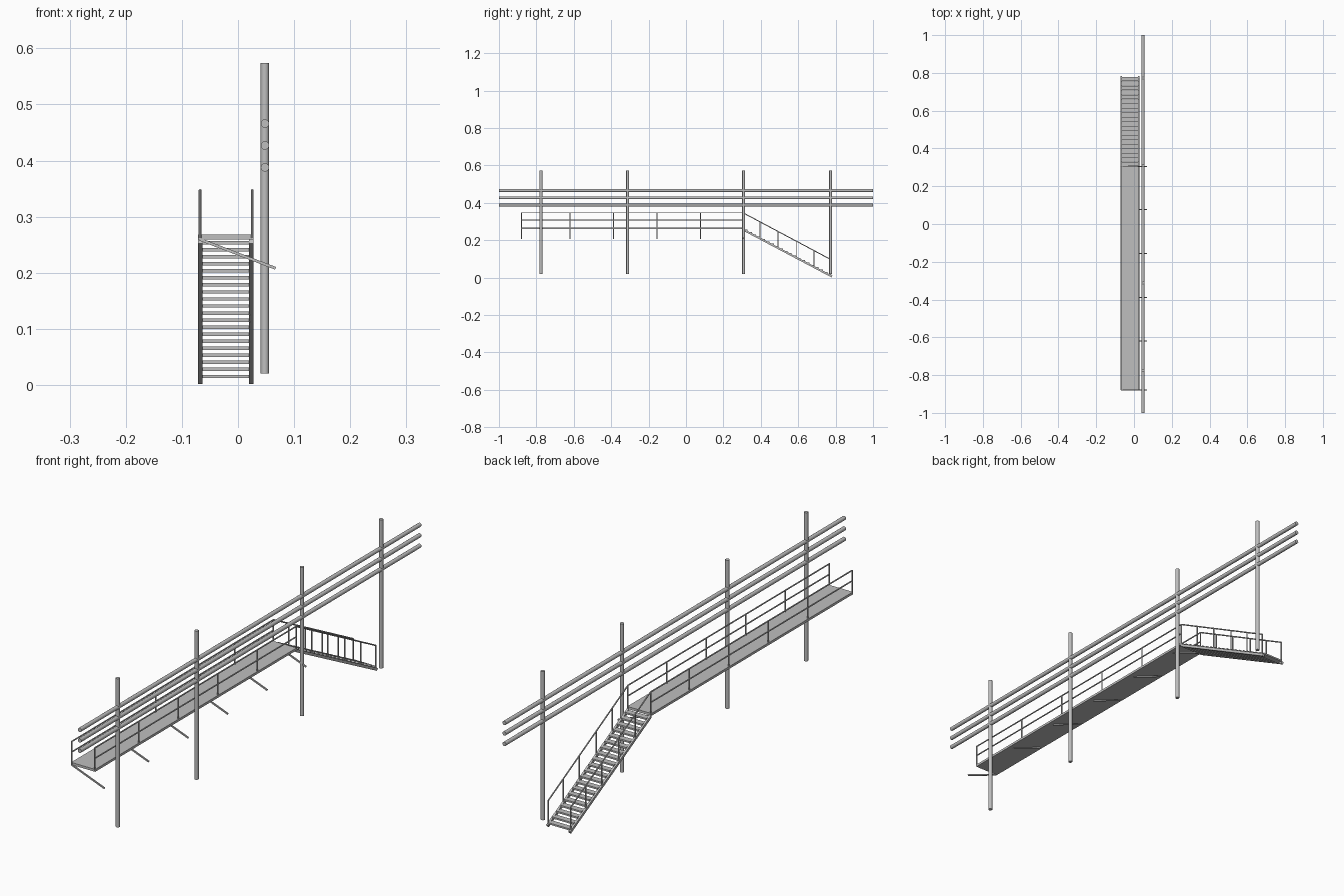
import bpy
from mathutils import Vector

cube = bpy.data.objects.get("Cube")
if cube:
    bpy.data.objects.remove(cube, do_unlink=True)

steel = bpy.data.materials.new("grey_steel")
steel.use_nodes = True
GREY = (0.52, 0.52, 0.52, 1)
steel.diffuse_color = GREY
steel.node_tree.nodes["Principled BSDF"].inputs["Base Color"].default_value = GREY


def finish(name):
    ob = bpy.context.object
    ob.name = name
    ob.data.materials.append(steel)
    return ob


def box(name, lo, hi):
    lo, hi = Vector(lo), Vector(hi)
    bpy.ops.mesh.primitive_cube_add(size=1, location=(lo + hi) / 2)
    bpy.context.object.scale = hi - lo
    return finish(name)


def bar(name, a, b, width, height):
    """Rectangular bar running from a to b."""
    a, b = Vector(a), Vector(b)
    d = b - a
    bpy.ops.mesh.primitive_cube_add(size=1, location=(a + b) / 2)
    ob = bpy.context.object
    ob.rotation_euler = d.to_track_quat("Y", "Z").to_euler()
    ob.scale = (width, d.length, height)
    return finish(name)


def tube(name, a, b, radius, sides=16):
    """Round tube running from a to b."""
    a, b = Vector(a), Vector(b)
    d = b - a
    bpy.ops.mesh.primitive_cylinder_add(vertices=sides, radius=radius, depth=d.length,
                                        location=(a + b) / 2,
                                        rotation=d.to_track_quat("Z", "Y").to_euler())
    bpy.ops.object.shade_smooth_by_angle()
    return finish(name)


# Main dimensions
LEFT, RIGHT = 0.028, -0.071
FRONT, HEAD, FOOT = -0.88, 0.305, 0.78
DECK, RAIL_TOP = 0.268, 0.348
RAIL_R = 0.0025
bays = [FRONT, -0.62, -0.388, -0.155, 0.077, HEAD]
stair_posts = [0.396, 0.492, 0.592, 0.685, 0.773]


def stair_z(y):
    t = (y - HEAD) / (FOOT - HEAD)
    return 0.257 + t * (0.006 - 0.257)


# Walkway deck
box("deck", (RIGHT, FRONT, 0.259), (LEFT, HEAD, DECK))

# Handrails along the deck and down the stair
for side, x in (("left", LEFT - 0.0025), ("right", RIGHT + 0.0035)):
    for y in bays:
        tube("deck_post_" + side, (x, y, 0.262), (x, y, RAIL_TOP), RAIL_R, 8)
    for z in (0.308, RAIL_TOP - 0.001):
        tube("deck_rail_" + side, (x, FRONT, z), (x, HEAD, z), RAIL_R, 8)
    lift = RAIL_TOP - stair_z(HEAD)
    for y in stair_posts:
        top = stair_z(y) + lift - 0.003
        tube("stair_post_" + side, (x, y, stair_z(y)), (x, y, top), RAIL_R, 8)
    end = stair_posts[-1]
    tube("stair_rail_" + side, (x, HEAD, RAIL_TOP - 0.001),
         (x, end, stair_z(end) + lift - 0.003), RAIL_R, 8)

# Stair stringers
for side, x in (("left", LEFT - 0.004), ("right", RIGHT + 0.004)):
    bar("stringer_" + side, (x, HEAD, stair_z(HEAD)), (x, FOOT, stair_z(FOOT)), 0.008, 0.010)

# Stair treads
STEPS = 20
pitch = (FOOT - HEAD) / STEPS
for i in range(STEPS):
    y = HEAD + pitch * (i + 0.5)
    z = stair_z(y) + 0.003
    box("tread", (RIGHT + 0.006, y - 0.011, z - 0.003), (LEFT - 0.006, y + 0.011, z + 0.003))

# Sloping support arms under the deck
for y in bays:
    bar("support_arm", (RIGHT + 0.002, y, 0.260), (0.067, y, 0.208), 0.005, 0.005)

# Tall poles
POLE_X = 0.048
for y in (-0.775, -0.312, 0.308, 0.773):
    tube("pole", (POLE_X, y, 0.021), (POLE_X, y, 0.574), 0.0075)

# Long horizontal pipes
for z in (0.388, 0.427, 0.466):
    tube("pipe", (POLE_X, -1, z), (POLE_X, 1, z), 0.0075)
